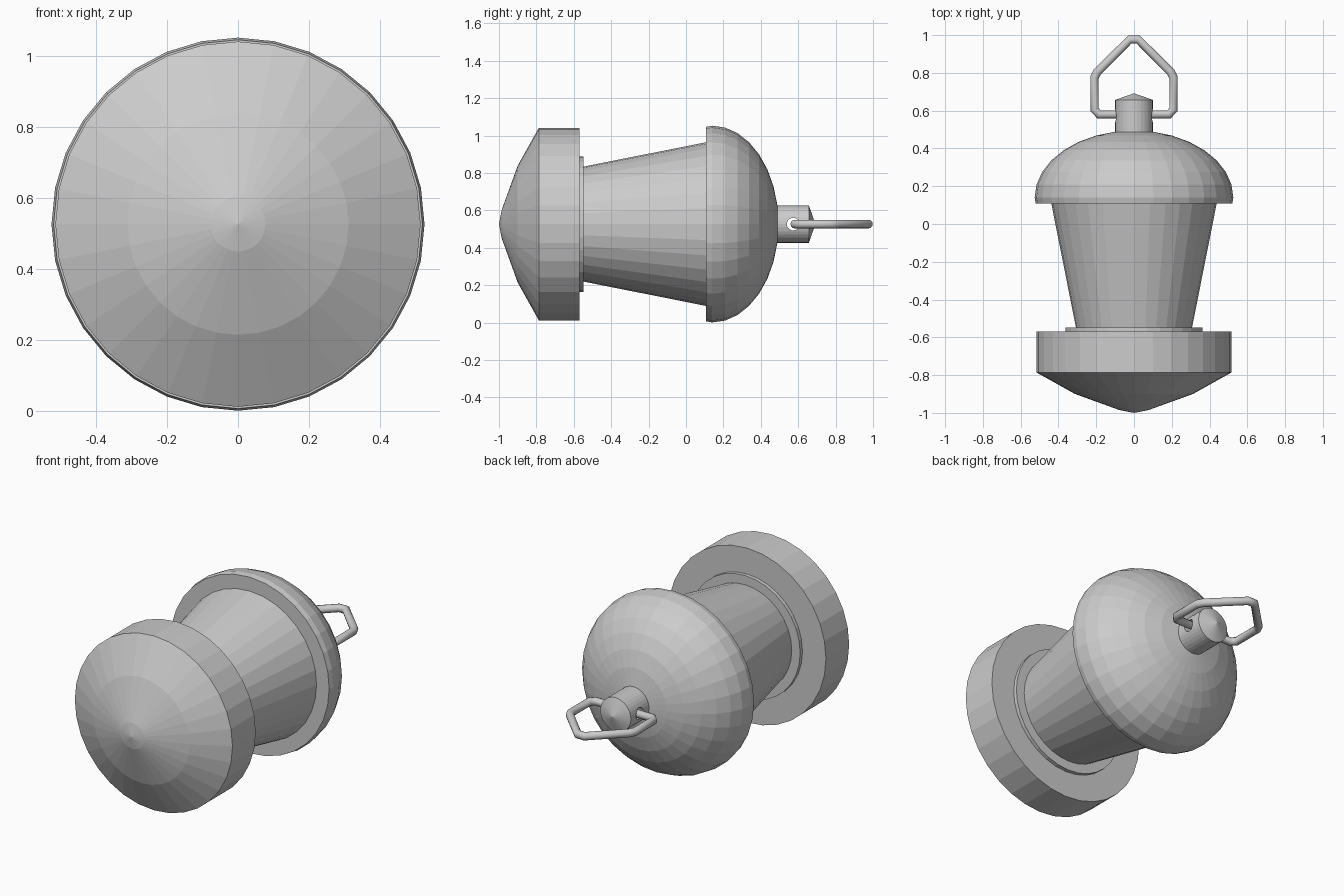
import bpy, bmesh, math
from mathutils import Vector

if "Cube" in bpy.data.objects:
    bpy.data.objects.remove(bpy.data.objects["Cube"])

CZ = 0.527   # height of the turning axis, which runs along y
SIDES = 32


def make_object(name, bm):
    mesh = bpy.data.meshes.new(name)
    bm.to_mesh(mesh)
    bm.free()
    obj = bpy.data.objects.new(name, mesh)
    bpy.context.collection.objects.link(obj)
    return obj


def lathe(name, profile):
    """Turn (y, radius) points around the y axis; the profile starts and ends on the axis."""
    bm = bmesh.new()
    rings = []
    for y, r in profile:
        if r == 0:
            rings.append([bm.verts.new((0, y, CZ))] * SIDES)
        else:
            rings.append([bm.verts.new((r * math.cos(2 * math.pi * i / SIDES), y,
                                        CZ + r * math.sin(2 * math.pi * i / SIDES)))
                          for i in range(SIDES)])
    for a, b in zip(rings, rings[1:]):
        for i in range(SIDES):
            j = (i + 1) % SIDES
            bm.faces.new(list(dict.fromkeys((a[i], a[j], b[j], b[i]))))
    bmesh.ops.recalc_face_normals(bm, faces=bm.faces)
    return make_object(name, bm)


# Wide foot with a shallow pointed underside
lathe("foot", [(-1.0, 0), (-0.985, 0.077), (-0.9, 0.312), (-0.787, 0.515),
               (-0.57, 0.515), (-0.57, 0)])

# Thin collar between foot and body
lathe("collar", [(-0.6, 0), (-0.6, 0.362), (-0.548, 0.362), (-0.548, 0)])

# Tapered body
lathe("body", [(-0.57, 0), (-0.57, 0.303), (0.13, 0.442), (0.13, 0)])

# Domed cap with a flat underside
dome = [(0.108, 0), (0.108, 0.52)]
for k in range(8):
    a = math.pi / 16 * k
    dome.append((0.14 + 0.355 * math.sin(a), 0.526 * math.cos(a)))
lathe("dome", dome + [(0.495, 0)])

# Knob with a cross hole for the wire
knob = lathe("knob", [(0.47, 0), (0.47, 0.1), (0.657, 0.1), (0.692, 0)])
bm = bmesh.new()
bmesh.ops.create_cone(bm, cap_ends=True, segments=24, radius1=0.034, radius2=0.034, depth=0.4)
hole = make_object("hole_cutter", bm)
hole.rotation_euler = (0, math.pi / 2, 0)
hole.location = (0, 0.573, CZ)
hole.hide_render = True
cut = knob.modifiers.new("hole", 'BOOLEAN')
cut.operation = 'DIFFERENCE'
cut.object = hole
bpy.context.view_layer.update()
bpy.context.view_layer.objects.active = knob
bpy.ops.object.modifier_apply(modifier="hole")
bpy.data.objects.remove(hole)

# Bent wire hanger, mirrored across x
half = [(0.185, 0.58), (0.209, 0.606), (0.209, 0.775), (0.194, 0.805), (0.022, 0.977)]
path = half + [(-x, y) for x, y in reversed(half)]
curve = bpy.data.curves.new("hanger", 'CURVE')
curve.dimensions = '3D'
curve.bevel_depth = 0.023
curve.bevel_resolution = 4
spline = curve.splines.new('POLY')
spline.points.add(len(path) - 1)
for p, (x, y) in zip(spline.points, path):
    p.co = (x, y, CZ, 1)
spline.use_cyclic_u = True
hanger = bpy.data.objects.new("hanger", curve)
bpy.context.collection.objects.link(hanger)
